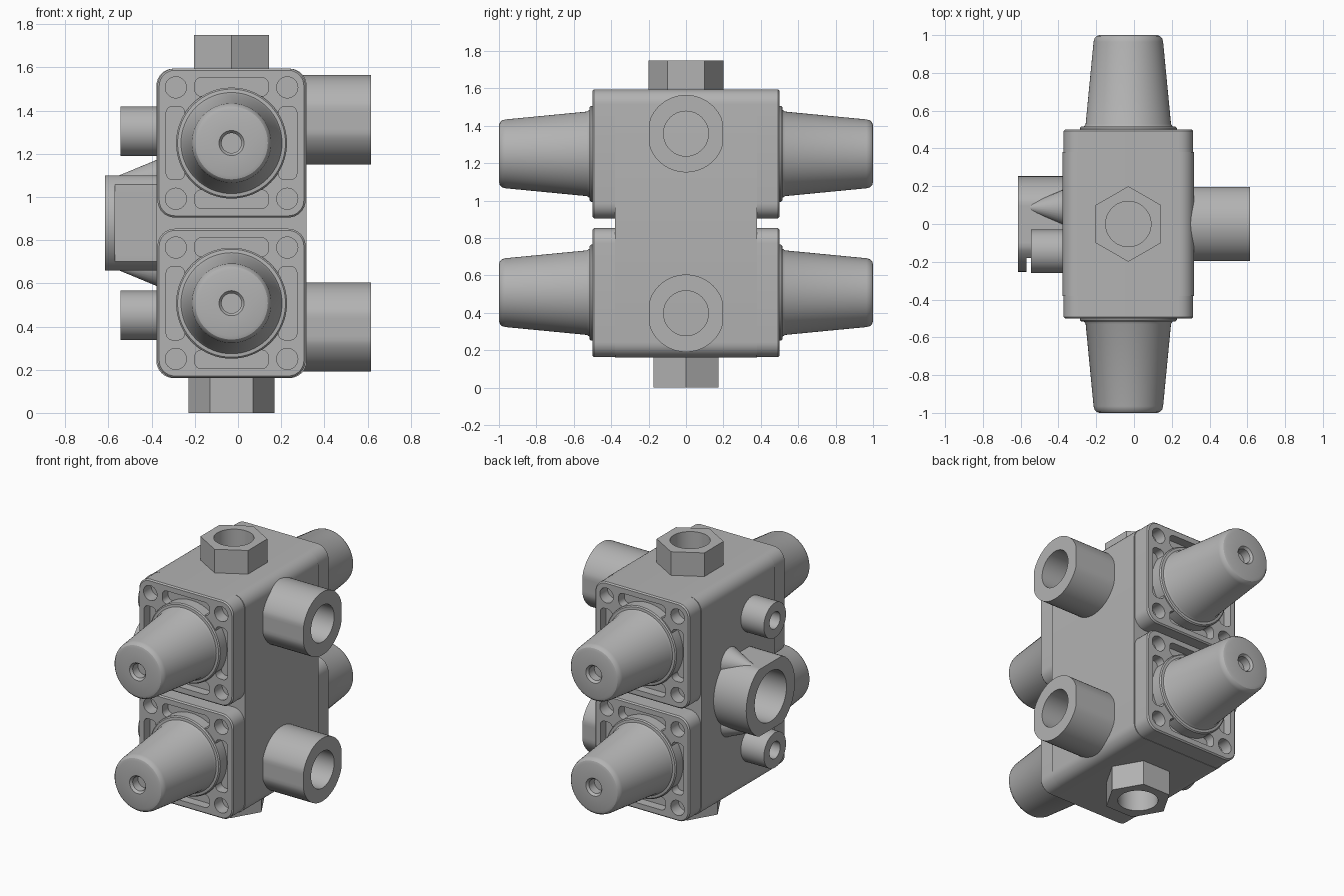
import bpy, bmesh, math
from mathutils import Matrix, Vector

cube = bpy.data.objects.get("Cube")
if cube:
    bpy.data.objects.remove(cube)

mat = bpy.data.materials.new("cast_grey")
mat.use_nodes = True
GREY = (0.45, 0.45, 0.45, 1)
mat.diffuse_color = GREY
mat.node_tree.nodes["Principled BSDF"].inputs["Base Color"].default_value = GREY

CX = -0.03          # shared centre line of the block, hexes and caps
MID = 0.88          # mid height of the block
CAP_Z = (0.508, 1.25)
parts = []


def add(name, bm, loc=(0, 0, 0)):
    bmesh.ops.recalc_face_normals(bm, faces=bm.faces)
    me = bpy.data.meshes.new(name)
    bm.to_mesh(me)
    bm.free()
    me.materials.append(mat)
    ob = bpy.data.objects.new(name, me)
    ob.location = loc
    bpy.context.collection.objects.link(ob)
    parts.append(ob)
    return ob


def lathe(profile, axis, sides=64, bm=None, offset=(0, 0, 0)):
    """Revolve (radius, distance) points about an axis direction."""
    bm = bm or bmesh.new()
    turn = Vector((0, 0, 1)).rotation_difference(Vector(axis)).to_matrix()
    rings = []
    for r, t in profile:
        count = sides if r > 0 else 1
        rings.append([bm.verts.new(turn @ Vector((
            r * math.cos(math.tau * i / count), r * math.sin(math.tau * i / count), t))
            + Vector(offset)) for i in range(count)])
    for a, b in zip(rings, rings[1:]):
        for i in range(sides):
            j = (i + 1) % sides
            quad = [a[i % len(a)], a[j % len(a)], b[j % len(b)], b[i % len(b)]]
            bm.faces.new(list(dict.fromkeys(quad)))
    return bm


def rounded_slab(w, h, radius, y0, y1, bm=None, cx=0, cz=0, steps=8, edge=0):
    """Rounded rectangle in xz, extruded along y, with an optional soft front edge."""
    bm = bm or bmesh.new()
    layers = [(y1, 0), (y0 + edge, 0)] + ([(y0, edge)] if edge else [])
    if not edge:
        layers[1] = (y0, 0)
    loops = []
    for y, inset in layers:
        loop = []
        for k, (sx, sz) in enumerate(((1, 1), (-1, 1), (-1, -1), (1, -1))):
            for i in range(steps + 1):
                a = math.pi / 2 * (k + i / steps)
                loop.append(bm.verts.new((
                    cx + sx * (w - radius) + (radius - inset) * math.cos(a), y,
                    cz + sz * (h - radius) + (radius - inset) * math.sin(a))))
        loops.append(loop)
    n = len(loops[0])
    for a, b in zip(loops, loops[1:]):
        for i in range(n):
            bm.faces.new((a[i], a[(i + 1) % n], b[(i + 1) % n], b[i]))
    bm.faces.new(loops[0])
    bm.faces.new(loops[-1])
    return bm


def clamp(bm, index, low, high):
    for v in bm.verts:
        v.co[index] = min(max(v.co[index], low), high)
    return bm


def cut(ob, cutter_bm):
    cutter = add("cutter", cutter_bm, ob.location)
    parts.remove(cutter)
    cutter.hide_render = True
    mod = ob.modifiers.new("cut", 'BOOLEAN')
    mod.operation = 'DIFFERENCE'
    mod.solver = 'EXACT'
    mod.object = cutter
    bpy.context.view_layer.objects.active = ob
    bpy.ops.object.modifier_apply(modifier=mod.name)
    bpy.data.objects.remove(cutter)


def port(radius, bore, length, depth):
    return [(0, 0), (radius, 0), (radius, length), (bore, length),
            (bore, length - depth), (0, length - depth)]


# Main block
add("valve_block", rounded_slab(0.348, 0.717, 0.08, -0.38, 0.38), (CX, 0, MID - 0.002))

# Square cover plate with bolt holes and pockets
plate = add("cover_plate_front_lower",
            rounded_slab(0.343, 0.345, 0.08, -0.5, -0.37, edge=0.008), (CX, 0, CAP_Z[0]))
cutter = bmesh.new()
for s in (-1, 1):
    for u in (-1, 1):
        lathe([(0, 0), (0.049, 0), (0.049, 0.2), (0, 0.2)], (0, -1, 0), 32,
              cutter, (s * 0.258, -0.42, u * 0.258))
    rounded_slab(0.17, 0.043, 0.03, -0.6, -0.44, cutter, cz=s * 0.26, steps=4)
    rounded_slab(0.043, 0.17, 0.03, -0.6, -0.44, cutter, cx=s * 0.26, steps=4)
cut(plate, cutter)

# Tapered cap with a base ring and a small end hole
cap = add("tapered_cap_front_lower", lathe([
    (0, 0.42), (0.257, 0.42), (0.257, 0.508), (0.25, 0.515), (0.234, 0.517),
    (0.226, 0.53), (0.184, 0.965), (0.179, 0.983), (0.168, 0.995), (0.152, 1.0),
    (0.058, 1.0), (0.046, 0.985), (0.046, 0.93), (0, 0.93)], (0, -1, 0)),
    (CX, 0, CAP_Z[0]))

# Repeat plate and cap above and on the back
for source in (plate, cap):
    for side, angle in (("front", 0), ("back", math.pi)):
        for level, z in zip(("lower", "upper"), CAP_Z):
            if side == "front" and level == "lower":
                continue
            copy = source.copy()
            copy.name = source.name.replace("front", side).replace("lower", level)
            copy.location.z = z
            copy.rotation_euler.z = angle
            bpy.context.collection.objects.link(copy)
            parts.append(copy)

# Hexagonal fittings on top and bottom
for name, z, d in (("hex_fitting_top", 1.75, 1), ("hex_fitting_bottom", 0, -1)):
    bm = lathe([(0, -0.2), (0.2, -0.2), (0.2, 0), (0, 0)], (0, 0, d), 6)
    bmesh.ops.rotate(bm, verts=bm.verts, matrix=Matrix.Rotation(math.pi / 6, 3, 'Z'))
    ob = add(name, bm, (CX, 0, z))
    cut(ob, lathe([(0, -0.15), (0.12, -0.15), (0.12, 0.1), (0, 0.1)], (0, 0, d)))

# Large side ports with flattened flanks, and small ports opposite
for level, big_z, small_z in (("lower", 0.398, 0.452), ("upper", 1.358, 1.305)):
    add("large_port_" + level,
        clamp(lathe(port(0.207, 0.12, 0.365, 0.3), (1, 0, 0)), 1, -0.196, 0.196),
        (0.25, 0, big_z))
    add("small_port_" + level, lathe(port(0.115, 0.055, 0.245, 0.16), (-1, 0, 0), 48),
        (-0.3, -0.145, small_z))

# Central port: flattened collar, cut-back neck and two sloping ribs
bore = 0.165
collar = lathe([(bore, 0.27), (0.253, 0.27), (0.253, 0.315), (bore, 0.315), (bore, 0.27)],
               (-1, 0, 0))
bmesh.ops.remove_doubles(collar, verts=collar.verts, dist=0.0001)
add("central_port_collar", clamp(collar, 2, -0.22, 0.22), (-0.3, 0, MID))
neck = clamp(lathe(port(0.253, bore, 0.272, 0.18), (-1, 0, 0)), 2, -0.22, 0.22)
add("central_port_neck", clamp(neck, 1, -0.18, 0.26), (-0.3, 0, MID))
for name, s in (("upper", 1), ("lower", -1)):
    add("port_rib_" + name, lathe([(0, 0), (0.095, 0), (0.012, 0.2), (0, 0.205)],
        (-1, 0, 0), 32), (-0.37, 0.088, MID + s * 0.2))

# Smooth round surfaces, keep edges crisp
bpy.ops.object.select_all(action='DESELECT')
for ob in parts:
    ob.select_set(True)
bpy.context.view_layer.objects.active = parts[0]
bpy.ops.object.shade_smooth_by_angle(angle=math.radians(30))
